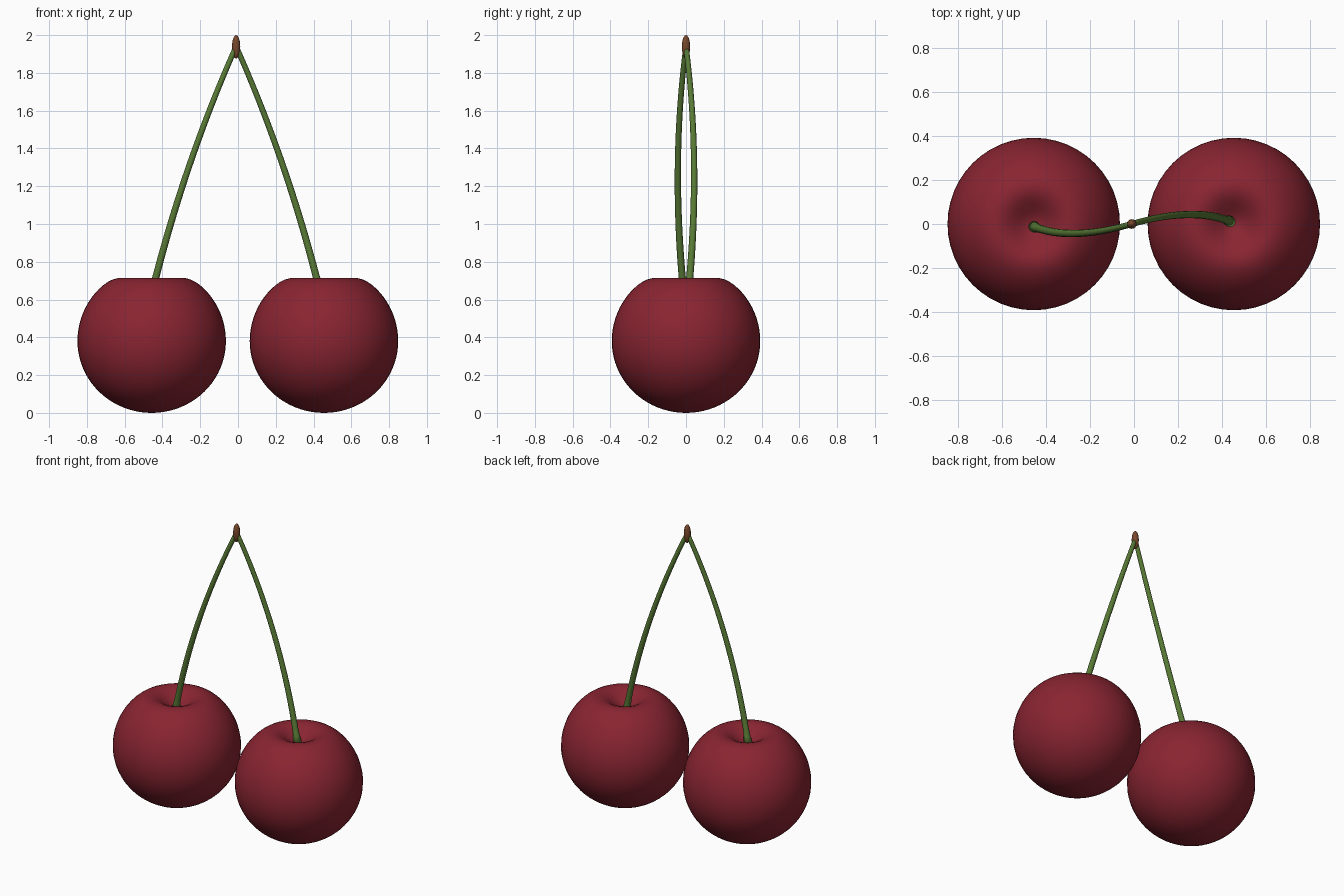
import bpy, bmesh, math
from mathutils import Vector

if "Cube" in bpy.data.objects:
    bpy.data.objects.remove(bpy.data.objects["Cube"])


def material(name, rgb):
    m = bpy.data.materials.new(name)
    m.diffuse_color = (*rgb, 1)
    m.use_nodes = True
    m.node_tree.nodes["Principled BSDF"].inputs["Base Color"].default_value = m.diffuse_color
    return m


RED = material("cherry red", (0.25, 0.018, 0.031))
GREEN = material("stem green", (0.098, 0.195, 0.036))
BROWN = material("woody brown", (0.19, 0.065, 0.025))


def skin(name, rings, mat):
    """Join a list of rings (a single point closes an end) into a smooth object."""
    bm = bmesh.new()
    loops = [[bm.verts.new(p) for p in ring] for ring in rings]
    for a, b in zip(loops, loops[1:]):
        n = max(len(a), len(b))
        for i in range(n):
            j = (i + 1) % n
            if len(a) == 1:
                bm.faces.new((a[0], b[j], b[i]))
            elif len(b) == 1:
                bm.faces.new((a[i], a[j], b[0]))
            else:
                bm.faces.new((a[i], a[j], b[j], b[i]))
    bmesh.ops.recalc_face_normals(bm, faces=bm.faces)
    for f in bm.faces:
        f.smooth = True
    mesh = bpy.data.meshes.new(name)
    bm.to_mesh(mesh)
    bm.free()
    mesh.materials.append(mat)
    obj = bpy.data.objects.new(name, mesh)
    bpy.context.collection.objects.link(obj)
    return obj


def circle(c, u, v, r, n):
    return [c + r * (math.cos(2 * math.pi * i / n) * u + math.sin(2 * math.pi * i / n) * v)
            for i in range(n)]


X, Y = Vector((1, 0, 0)), Vector((0, 1, 0))


def cherry(name, cx):
    # Round fruit with a soft dimple pressed into the top
    rings, steps = [], 40
    for k in range(steps + 1):
        t = math.pi * k / steps
        r = 0.393 * math.sin(t)
        z = 0.38 - (0.38 if t < math.pi / 2 else 0.393) * math.cos(t)
        if t > math.pi / 2:
            z -= 0.133 * math.exp(-(r / 0.124) ** 2)
        c = Vector((cx, 0, z))
        rings.append([c] if k in (0, steps) else circle(c, X, Y, r, 48))
    skin(name, rings, RED)


def stem(name, s):
    # Bowed stalk, thin at the top and flared where it meets the fruit
    a = Vector((-0.01, 0, 1.94))
    b = Vector((-0.01 + s * 0.278, s * 0.08, 1.315))
    c = Vector((-0.01 + s * 0.447, s * 0.012, 0.63))
    rings, steps = [[a]], 28
    for k in range(steps + 1):
        t = k / steps
        p = (1 - t) ** 2 * a + 2 * t * (1 - t) * b + t * t * c
        d = ((1 - t) * (b - a) + t * (c - b)).normalized()
        u = Y.cross(d).normalized()
        r = 0.014 + 0.005 * t + 0.009 * max(0, (t - 0.93) / 0.07) ** 2
        rings.append(circle(p, u, d.cross(u), r, 12))
    rings.append([c])
    skin(name, rings, GREEN)


for side, s, cx in (("left", -1, -0.457), ("right", 1, 0.455)):
    cherry(side + "_cherry", cx)
    stem(side + "_stem", s)

# Woody bud joining the two stalks
bud = []
for k in range(13):
    t = math.pi * k / 12
    c = Vector((-0.01, 0, 1.938 - 0.062 * math.cos(t)))
    bud.append([c] if k in (0, 12) else circle(c, X, Y, 0.022 * math.sin(t), 16))
skin("stem_tip", bud, BROWN)
